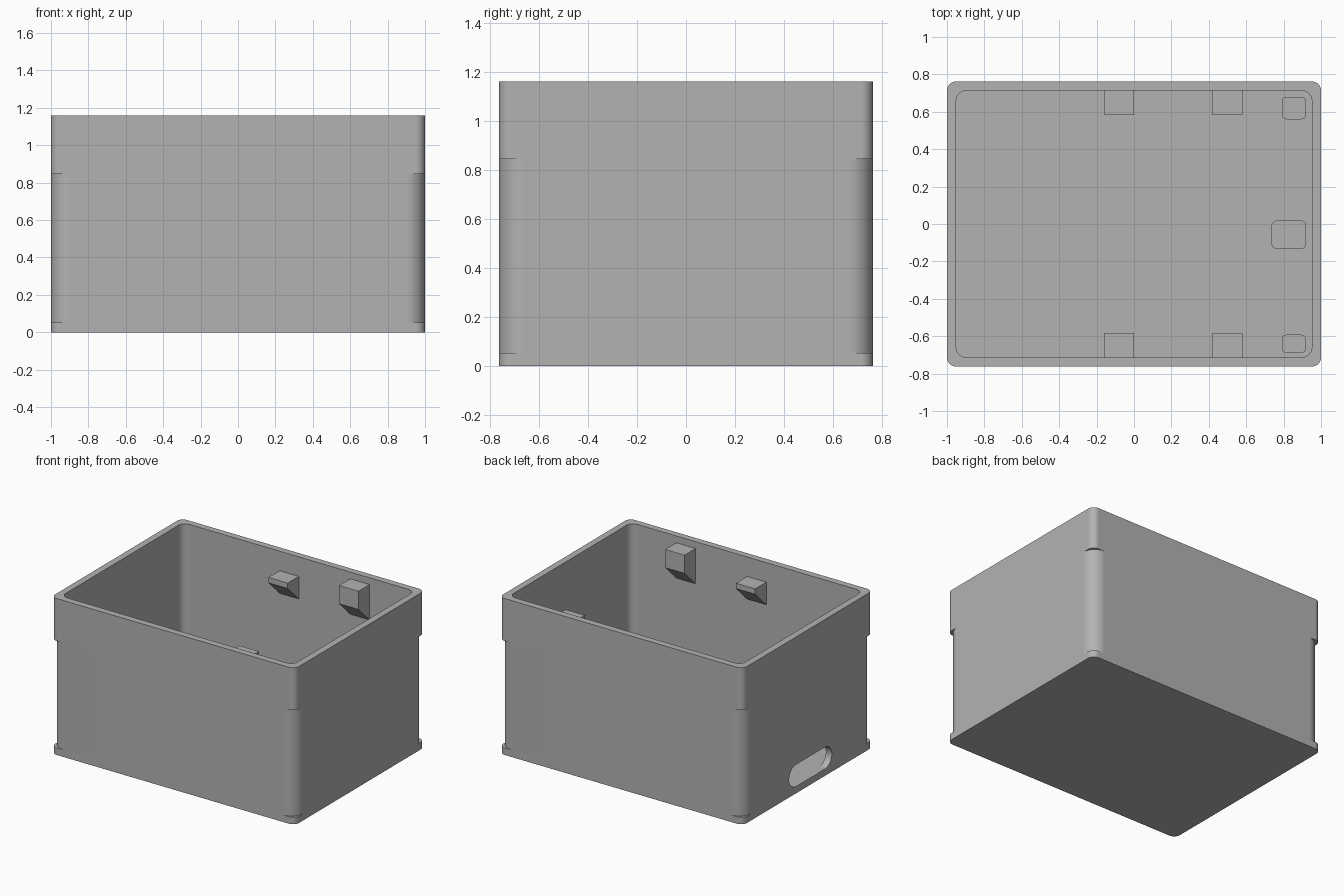
import bpy, bmesh, math

cube = bpy.data.objects.get("Cube")
if cube:
    bpy.data.objects.remove(cube, do_unlink=True)

grey = bpy.data.materials.new("grey plastic")
grey.use_nodes = True
colour = (0.45, 0.45, 0.45, 1)
grey.diffuse_color = colour
grey.node_tree.nodes["Principled BSDF"].inputs["Base Color"].default_value = colour

HX, HY, H = 1.0, 0.7625, 1.16      # half width, half depth, height
WALL, FLOOR = 0.049, 0.05
BAND_LOW, BAND_HIGH = 0.052, 0.845  # softer corners between these heights


def arc(cx, cy, r, start, sweep, n=10):
    return [(cx + r * math.cos(math.radians(start + sweep * i / n)),
             cy + r * math.sin(math.radians(start + sweep * i / n))) for i in range(n + 1)]


def rounded_rect(hx, hy, r, cx=0, cy=0):
    pts = []
    for sx, sy, a in ((1, 1, 0), (-1, 1, 90), (-1, -1, 180), (1, -1, 270)):
        pts += arc(cx + sx * (hx - r), cy + sy * (hy - r), r, a, 90)
    return pts


def loft(bm, rings):
    """Skin equal-length rings of 3D points and cap both ends."""
    loops = [[bm.verts.new(p) for p in ring] for ring in rings]
    n = len(loops[0])
    for low, high in zip(loops, loops[1:]):
        for i in range(n):
            j = (i + 1) % n
            bm.faces.new((low[i], low[j], high[j], high[i]))
    bm.faces.new(loops[0][::-1])
    bm.faces.new(loops[-1])


def at_z(pts, z):
    return [(x, y, z) for x, y in pts]


def make(name, *solids):
    bm = bmesh.new()
    for rings in solids:
        loft(bm, rings)
    bmesh.ops.recalc_face_normals(bm, faces=bm.faces)
    mesh = bpy.data.meshes.new(name)
    bm.to_mesh(mesh)
    bm.free()
    mesh.materials.append(grey)
    obj = bpy.data.objects.new(name, mesh)
    bpy.context.collection.objects.link(obj)
    return obj


def activate(obj):
    bpy.ops.object.select_all(action='DESELECT')
    obj.select_set(True)
    bpy.context.view_layer.objects.active = obj


def finish(obj):
    activate(obj)
    bpy.ops.object.shade_smooth_by_angle(angle=math.radians(30))
    mod = obj.modifiers.new("flat walls", 'WEIGHTED_NORMAL')
    mod.keep_sharp = True


# Open box: outer wall, rim, inner wall and floor in one skin
outer = rounded_rect(HX, HY, 0.05)
inner = rounded_rect(HX - WALL, HY - WALL, 0.055)
box = make("box_body", [at_z(outer, 0), at_z(outer, H), at_z(inner, H), at_z(inner, FLOOR)])

# Cutters that round the corners more between the two bands
R, OUT = 0.1, 0.05
profile = arc(HX - R, HY - R, R, 0, 90) + [(HX - R, HY + OUT), (HX + OUT, HY + OUT), (HX + OUT, HY - R)]
corners = []
for sx in (1, -1):
    for sy in (1, -1):
        p = [(x * sx, y * sy) for x, y in profile]
        corners.append([at_z(p, BAND_LOW), at_z(p, BAND_HIGH)])
corner_cutter = make("corner_cutter", *corners)

# Cutter for the rounded cable slot in the right wall
slot = arc(0.14, 0.132, 0.081, -90, 180) + arc(-0.2, 0.132, 0.081, 90, 180)
slot_cutter = make("slot_cutter", [[(x, y, z) for y, z in slot] for x in (-HX - 0.1, -HX + 0.1)])

for cutter in (corner_cutter, slot_cutter):
    cutter.hide_render = True
    activate(box)
    mod = box.modifiers.new("cut", 'BOOLEAN')
    mod.operation, mod.solver, mod.object = 'DIFFERENCE', 'EXACT', cutter
    bpy.ops.object.modifier_apply(modifier=mod.name)
    bpy.data.objects.remove(cutter, do_unlink=True)
finish(box)

# Wall brackets with sloping undersides, a low and a high one on each long wall
REACH, BASE = 0.13, 0.845
for side, sy in (("front", -1), ("back", 1)):
    for kind, x, top in (("low", -0.08, 1.015), ("high", 0.5, 1.11)):
        wall = HY - WALL + 0.003
        tip = HY - WALL - REACH
        shape = [(wall, BASE), (tip, BASE + REACH), (tip, top), (wall, top)]
        make(f"{side}_{kind}_bracket",
             [[(px, y * sy, z) for y, z in shape] for px in (x - 0.079, x + 0.079)])

# Rounded support pads on the floor
for name, cx, cy, hx, hy in (("back_pad", 0.855, 0.62, 0.065, 0.06),
                             ("middle_pad", 0.828, -0.057, 0.092, 0.075),
                             ("front_pad", 0.855, -0.64, 0.065, 0.048)):
    pts = rounded_rect(hx, hy, 0.025, cx, cy)
    finish(make(name, [at_z(pts, FLOOR - 0.01), at_z(pts, FLOOR + 0.08)]))
